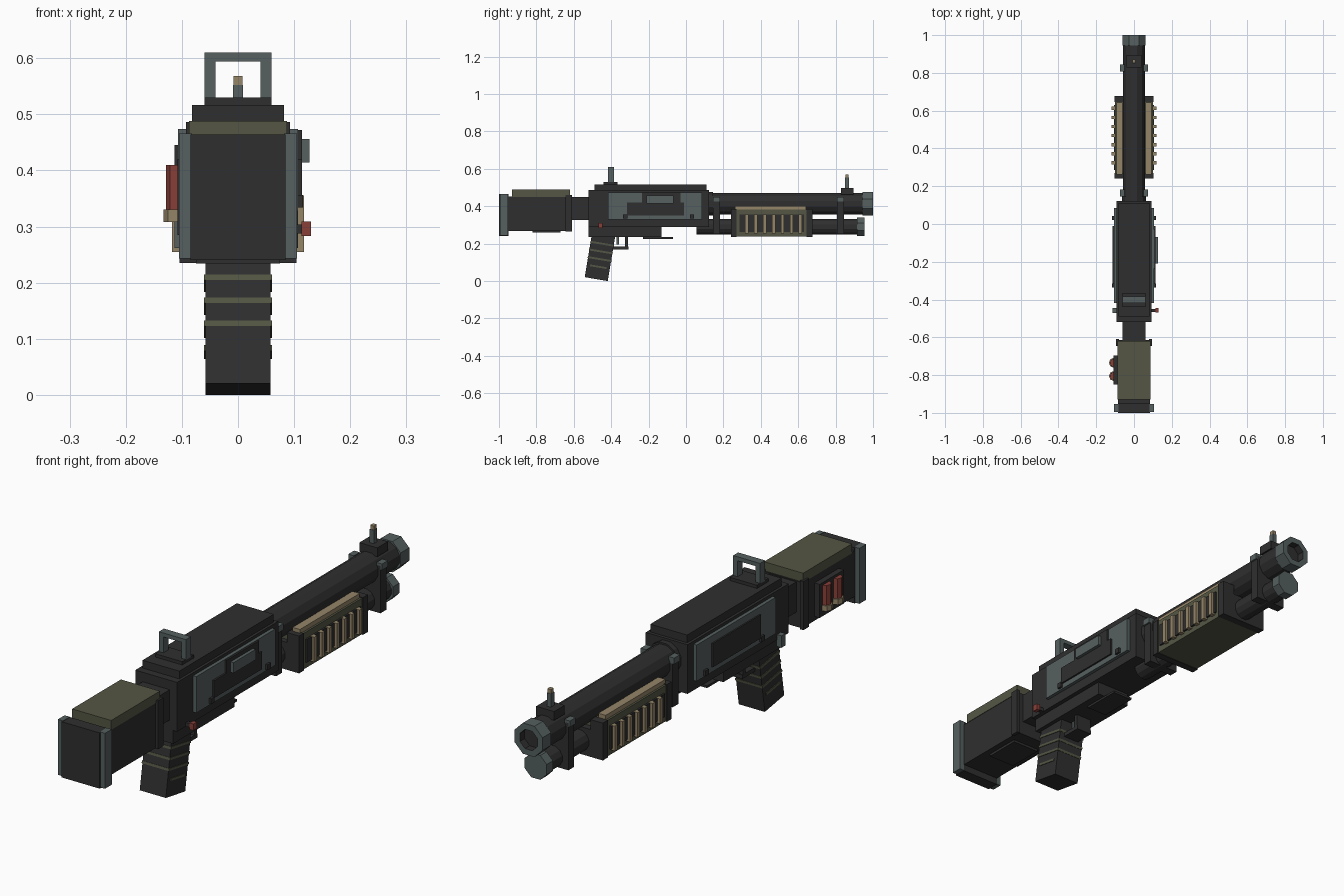
import bpy, bmesh, math
from mathutils import Matrix, Vector

if "Cube" in bpy.data.objects:
    bpy.data.objects.remove(bpy.data.objects["Cube"])


def material(name, rgb):
    m = bpy.data.materials.new(name)
    m.use_nodes = True
    m.diffuse_color = (*rgb, 1)
    bsdf = next(n for n in m.node_tree.nodes if n.type == 'BSDF_PRINCIPLED')
    bsdf.inputs["Base Color"].default_value = (*rgb, 1)
    bsdf.inputs["Roughness"].default_value = 0.8
    return m


DARK = material("dark_metal", (0.028, 0.028, 0.029))
GREY = material("worn_grey", (0.092, 0.115, 0.115))
OLIVE = material("olive", (0.09, 0.094, 0.058))
TAN = material("tan_brass", (0.3, 0.235, 0.14))
RED = material("shell_red", (0.25, 0.05, 0.04))


def finish(bm, name, mats):
    me = bpy.data.meshes.new(name)
    bm.to_mesh(me)
    bm.free()
    ob = bpy.data.objects.new(name, me)
    bpy.context.collection.objects.link(ob)
    for m in mats:
        me.materials.append(m)
    return ob


def box(name, mat, x, y, z):
    """Box spanning the (min, max) pairs given for each axis."""
    bm = bmesh.new()
    size = [b - a for a, b in (x, y, z)]
    mid = Vector([(a + b) / 2 for a, b in (x, y, z)])
    bmesh.ops.create_cube(bm, size=1, matrix=Matrix.Translation(mid) @ Matrix.Diagonal((*size, 1)))
    return finish(bm, name, [mat])


def wide(name, mat, half, y, z):
    return box(name, mat, (-half, half), y, z)


def pair(name, mat, x, y, z):
    """The same box on both sides of the centre plane."""
    box(name + "_left", mat, x, y, z)
    box(name + "_right", mat, (-x[1], -x[0]), y, z)


def tube(name, mat, r, y, z, sides=12, bore=0):
    """Cylinder along y; a bore sinks a dark hole into its far end."""
    bm = bmesh.new()
    turn = Matrix.Rotation(math.radians(-90), 4, 'X') @ Matrix.Rotation(math.pi / sides, 4, 'Z')
    place = Matrix.Translation((0, sum(y) / 2, z)) @ turn
    bmesh.ops.create_cone(bm, cap_ends=True, segments=sides, radius1=r, radius2=r,
                          depth=y[1] - y[0], matrix=place)
    if bore:
        bm.normal_update()
        end = max(bm.faces, key=lambda f: f.normal.y)
        bmesh.ops.inset_individual(bm, faces=[end], thickness=r - bore)
        hole = bmesh.ops.extrude_discrete_faces(bm, faces=[end])["faces"][0]
        bmesh.ops.translate(bm, vec=(0, -0.03, 0), verts=hole.verts)
        for f in {f for v in hole.verts for f in v.link_faces}:
            f.material_index = 1
    return finish(bm, name, [mat, DARK])


# Stock
wide("butt_plate", DARK, 0.085, (-1.0, -0.95), (0.24, 0.464))
pair("butt_trim", GREY, (0.082, 0.105), (-0.995, -0.952), (0.243, 0.466))
wide("stock_body", DARK, 0.085, (-0.95, -0.615), (0.268, 0.452))
wide("stock_underside", DARK, 0.06, (-0.82, -0.67), (0.258, 0.27))
wide("cheek_rest", OLIVE, 0.087, (-0.93, -0.62), (0.45, 0.488))
pair("stock_collar", DARK, (0.08, 0.095), (-0.645, -0.61), (0.265, 0.46))
wide("stock_neck", DARK, 0.06, (-0.63, -0.5), (0.326, 0.448))

# Spare shells on the stock side
box("shell_holder", DARK, (-0.108, -0.084), (-0.85, -0.695), (0.285, 0.42))


def shell_part(name, mat, r, y, z):
    bm = bmesh.new()
    bmesh.ops.create_cone(bm, cap_ends=True, segments=8, radius1=r, radius2=r, depth=z[1] - z[0],
                          matrix=Matrix.Translation((-0.106, y, sum(z) / 2)))
    finish(bm, name, [mat])


for i, y in enumerate((-0.735, -0.805)):
    shell_part(f"shell_{i}", RED, 0.022, y, (0.33, 0.41))
    shell_part(f"shell_base_{i}", TAN, 0.027, y, (0.308, 0.33))

# Receiver
wide("receiver", DARK, 0.093, (-0.52, 0.123), (0.288, 0.486))
wide("receiver_top", DARK, 0.082, (-0.49, 0.11), (0.48, 0.517))
wide("lower_receiver", DARK, 0.075, (-0.52, -0.13), (0.234, 0.29))
wide("loading_gate", DARK, 0.045, (-0.23, -0.07), (0.225, 0.234))
pair("side_panel", GREY, (0.09, 0.107), (-0.418, 0.085), (0.328, 0.474))
box("left_cover", DARK, (0.1, 0.114), (-0.315, -0.01), (0.35, 0.42))
box("left_cover_top", DARK, (0.1, 0.114), (-0.235, -0.03), (0.415, 0.472))
box("ejection_port", GREY, (0.11, 0.127), (-0.21, -0.068), (0.414, 0.456))
box("right_cover", DARK, (-0.113, -0.1), (-0.315, -0.01), (0.35, 0.445))
for i, y in enumerate((-0.325, 0.032)):
    pair(f"panel_bolt_{i}", DARK, (0.1, 0.116), (y - 0.011, y + 0.011), (0.334, 0.356))
box("safety_stem", DARK, (0.09, 0.113), (-0.465, -0.45), (0.288, 0.304))
box("safety_button", RED, (0.113, 0.13), (-0.469, -0.446), (0.283, 0.309))
box("safety_stop", GREY, (-0.113, -0.09), (-0.47, -0.445), (0.262, 0.31))

# Rear sight
wide("rear_sight_base", DARK, 0.06, (-0.44, -0.365), (0.515, 0.53))
pair("rear_sight_post", GREY, (0.04, 0.06), (-0.417, -0.385), (0.528, 0.61))
wide("rear_sight_bar", GREY, 0.045, (-0.417, -0.385), (0.594, 0.61))

# Grip: leaning block with raised bands
lean = math.radians(-9.5)


def grip_part(name, mat, half, depth, z):
    ob = wide(name, mat, half, (-depth / 2, depth / 2), z)
    ob.location = (0, -0.48, 0.01)
    ob.rotation_euler.x = lean


grip_part("grip", DARK, 0.058, 0.125, (0, 0.24))
for i in range(4):
    z = 0.062 + 0.0415 * i
    grip_part(f"grip_band_{i}", OLIVE, 0.0605, 0.09 if i == 0 else 0.128, (z, z + 0.01))

# Trigger group
wide("guard_floor", DARK, 0.035, (-0.42, -0.308), (0.168, 0.184))
wide("guard_front", DARK, 0.035, (-0.327, -0.311), (0.18, 0.24))
wide("trigger", GREY, 0.01, (-0.372, -0.358), (0.195, 0.24))

# Barrel, magazine tube and muzzle
BARREL_Z, TUBE_Z = 0.413, 0.29
tube("barrel", DARK, 0.059, (0.1, 0.96), BARREL_Z)
tube("barrel_collar", DARK, 0.066, (0.115, 0.145), BARREL_Z)
tube("muzzle", GREY, 0.067, (0.945, 1.0), BARREL_Z, 8, 0.042)
tube("magazine_tube", DARK, 0.043, (0.055, 0.93), TUBE_Z)
tube("magazine_cap", GREY, 0.053, (0.915, 0.955), TUBE_Z, 8)

# Clamps joining barrel and tube
for name, y in (("rear", (0.145, 0.182)), ("front", (0.808, 0.845))):
    wide(name + "_clamp", DARK, 0.068, y, (0.25, 0.44))
    pair(name + "_clamp_cap", GREY, (0.05, 0.075), y, (0.425, 0.45))

# Front sight
wide("front_sight_base", DARK, 0.04, (0.828, 0.895), (0.462, 0.498))
wide("front_sight_post", GREY, 0.009, (0.85, 0.872), (0.495, 0.552))
wide("front_sight_bead", TAN, 0.008, (0.852, 0.87), (0.55, 0.568))

# Pump handle
wide("pump_body", OLIVE, 0.1, (0.262, 0.65), (0.237, 0.382))
for name, y in (("rear", (0.24, 0.27)), ("front", (0.645, 0.677))):
    pair("pump_end_" + name, DARK, (0.05, 0.104), y, (0.235, 0.385))
    wide("pump_end_bar_" + name, DARK, 0.06, y, (0.235, 0.345))
pair("pump_rail", TAN, (0.06, 0.092), (0.262, 0.642), (0.378, 0.4))
pair("pump_slot", DARK, (0.095, 0.107), (0.285, 0.63), (0.262, 0.355))
for i in range(7):
    y = 0.325 + 0.0478 * i
    pair(f"pump_rib_{i}", TAN, (0.1, 0.118), (y - 0.009, y + 0.009), (0.255, 0.355))
